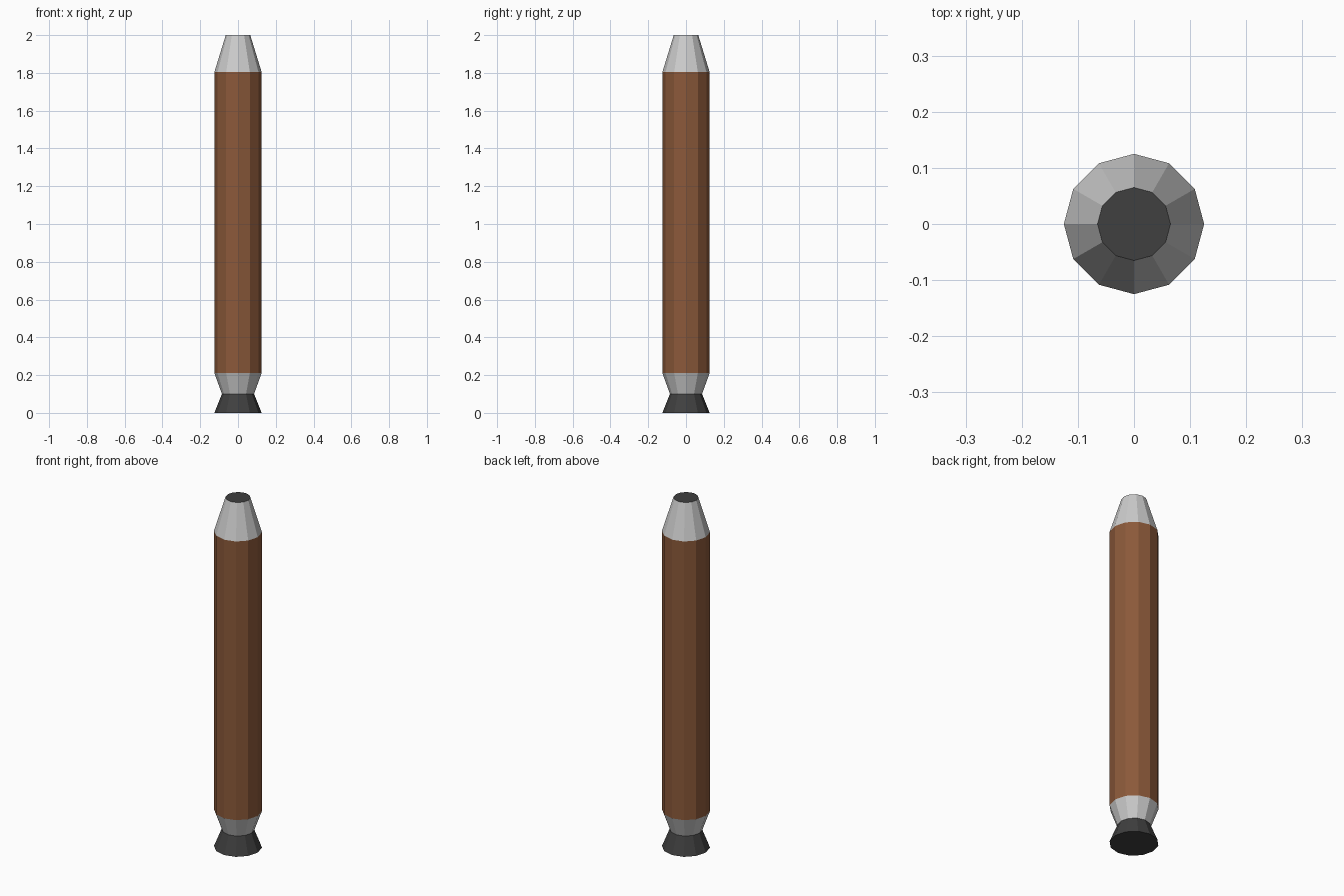
import bpy

if "Cube" in bpy.data.objects:
    bpy.data.objects.remove(bpy.data.objects["Cube"])

SIDES = 12


def material(name, rgb):
    mat = bpy.data.materials.new(name)
    mat.diffuse_color = (*rgb, 1)
    mat.use_nodes = True
    mat.node_tree.nodes["Principled BSDF"].inputs["Base Color"].default_value = mat.diffuse_color
    return mat


def section(name, z0, r0, z1, r1, mat=None, caps='NOTHING'):
    """Flat-shaded 12-sided tapered section from z0 to z1, a corner on each axis."""
    bpy.ops.mesh.primitive_cone_add(vertices=SIDES, radius1=r0, radius2=r1, depth=z1 - z0,
                                    end_fill_type=caps, location=(0, 0, (z0 + z1) / 2))
    obj = bpy.context.object
    obj.name = name
    if mat:
        obj.data.materials.append(mat)
    return obj


orange = material("tank_orange", (0.26, 0.10, 0.042))
dark = material("dark_grey", (0.05, 0.05, 0.05))

# Engine bell, closed at the bottom
section("engine_bell", 0.0, 0.125, 0.10, 0.085, dark, 'NGON')

# Tail taper, tank and nose taper
section("tail_taper", 0.10, 0.085, 0.21, 0.125)
section("tank", 0.21, 0.125, 1.805, 0.125, orange)
section("nose_taper", 1.805, 0.125, 2.0, 0.065)

# Dark flat end of the nose
bpy.ops.mesh.primitive_circle_add(vertices=SIDES, radius=0.065, fill_type='NGON',
                                  location=(0, 0, 2.0))
cap = bpy.context.object
cap.name = "nose_cap"
cap.data.materials.append(dark)
